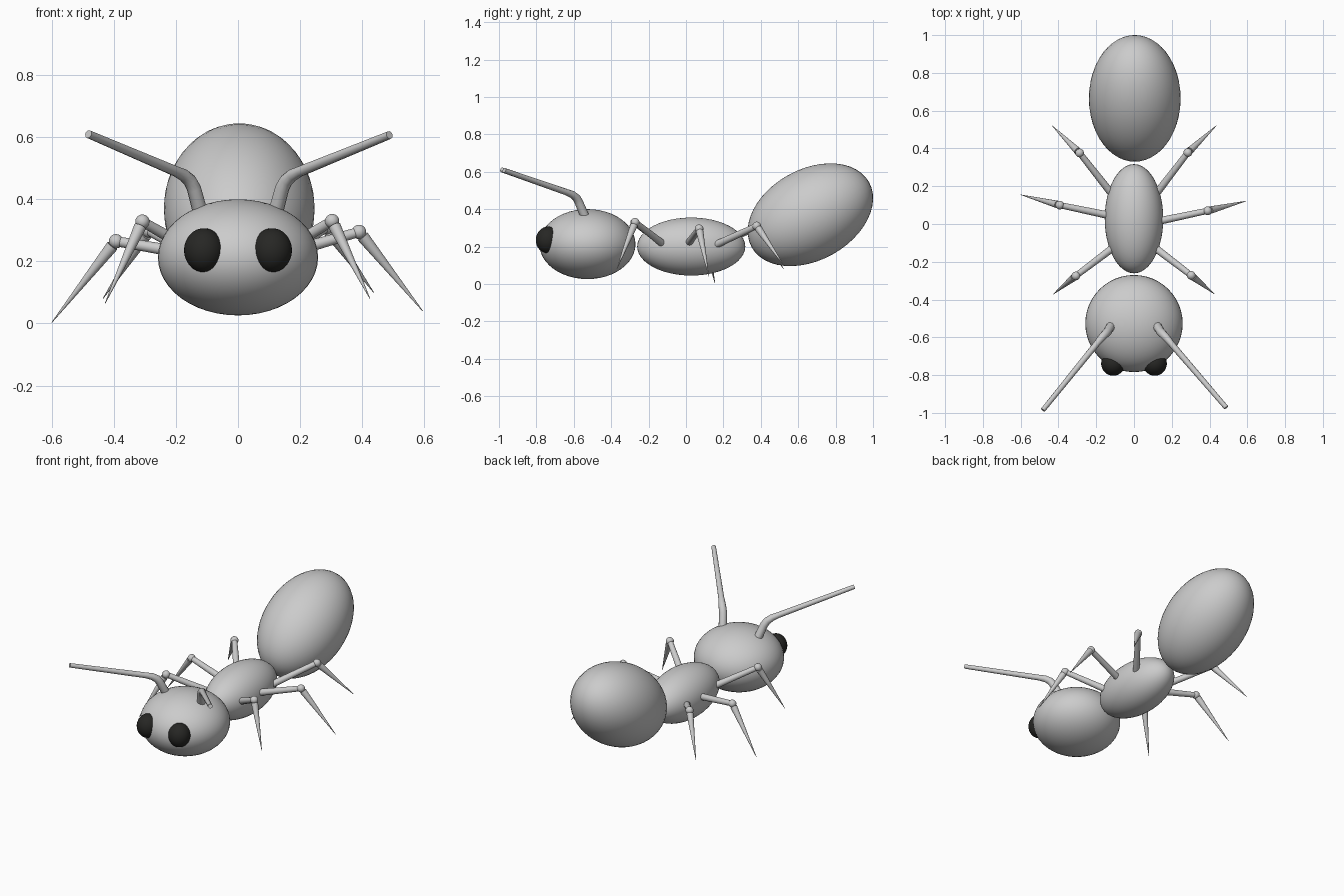
import bpy
from math import radians
from mathutils import Vector

if "Cube" in bpy.data.objects:
    bpy.data.objects.remove(bpy.data.objects["Cube"])


def smooth(ob, name):
    ob.name = name
    for p in ob.data.polygons:
        p.use_smooth = True
    return ob


def ellipsoid(name, loc, size, tilt=0, seg=48, rings=24):
    bpy.ops.mesh.primitive_uv_sphere_add(segments=seg, ring_count=rings, location=loc,
                                         rotation=(radians(tilt), 0, 0))
    ob = bpy.context.object
    ob.scale = size
    return smooth(ob, name)


def rod(name, a, b, r1, r2):
    a, b = Vector(a), Vector(b)
    d = b - a
    bpy.ops.mesh.primitive_cone_add(vertices=20, radius1=r1, radius2=r2, depth=d.length,
                                    location=(a + b) / 2,
                                    rotation=d.to_track_quat('Z', 'Y').to_euler())
    ob = bpy.context.object
    ob.name = name
    bpy.ops.object.shade_smooth_by_angle(angle=radians(40))
    return ob


def tube(name, pts, radii):
    cu = bpy.data.curves.new(name, 'CURVE')
    cu.dimensions = '3D'
    cu.bevel_depth = 1.0
    cu.bevel_resolution = 4
    cu.use_fill_caps = True
    sp = cu.splines.new('POLY')
    sp.points.add(len(pts) - 1)
    for p, co, r in zip(sp.points, pts, radii):
        p.co = (*co, 1)
        p.radius = r
    sp.use_smooth = True
    ob = bpy.data.objects.new(name, cu)
    bpy.context.collection.objects.link(ob)


# Body
ellipsoid("head", (0, -0.527, 0.213), (0.258, 0.257, 0.187))
ellipsoid("thorax", (0, 0.028, 0.2), (0.155, 0.289, 0.155))
ellipsoid("abdomen", (0.004, 0.665, 0.37), (0.243, 0.359, 0.243), 29)

black = bpy.data.materials.new("eye_black")
black.diffuse_color = (0.02, 0.02, 0.018, 1)
black.use_nodes = True
black.node_tree.nodes["Principled BSDF"].inputs["Base Color"].default_value = black.diffuse_color

# Eyes and antennae
for side, s in (("left", -1), ("right", 1)):
    eye = ellipsoid(side + "_eye", (s * 0.11, -0.739, 0.236), (0.064, 0.064, 0.071), -8, 32, 16)
    eye.data.materials.append(black)
    tip = (0.488, -0.972, 0.607) if s > 0 else (-0.482, -0.985, 0.61)
    tube(side + "_antenna",
         [(s * 0.122, -0.54, 0.36), (s * 0.142, -0.572, 0.435), (s * 0.155, -0.585, 0.46),
          (s * 0.175, -0.607, 0.478), (s * 0.2, -0.637, 0.49), tip],
         [0.024, 0.023, 0.022, 0.02, 0.017, 0.013])

# Legs: hip, knee and foot tip for each
legs = {
    "front_right": ((0.11, -0.125, 0.215), (0.303, -0.272, 0.33), (0.425, -0.37, 0.08)),
    "front_left": ((-0.11, -0.125, 0.215), (-0.308, -0.275, 0.328), (-0.428, -0.372, 0.065)),
    "middle_right": ((0.13, 0.015, 0.22), (0.39, 0.07, 0.295), (0.595, 0.122, 0.04)),
    "middle_left": ((-0.13, 0.045, 0.22), (-0.393, 0.1, 0.265), (-0.6, 0.155, 0.003)),
    "rear_right": ((0.11, 0.15, 0.205), (0.285, 0.378, 0.31), (0.437, 0.522, 0.1)),
    "rear_left": ((-0.11, 0.15, 0.205), (-0.288, 0.376, 0.3), (-0.435, 0.522, 0.08)),
}
for name, (hip, knee, tip) in legs.items():
    rod(name + "_thigh", hip, knee, 0.02, 0.016)
    ellipsoid(name + "_knee", knee, (0.023,) * 3, 0, 20, 12)
    start = Vector(knee) + (Vector(tip) - Vector(knee)).normalized() * 0.019
    rod(name + "_foot", start, tip, 0.02, 0.001)
